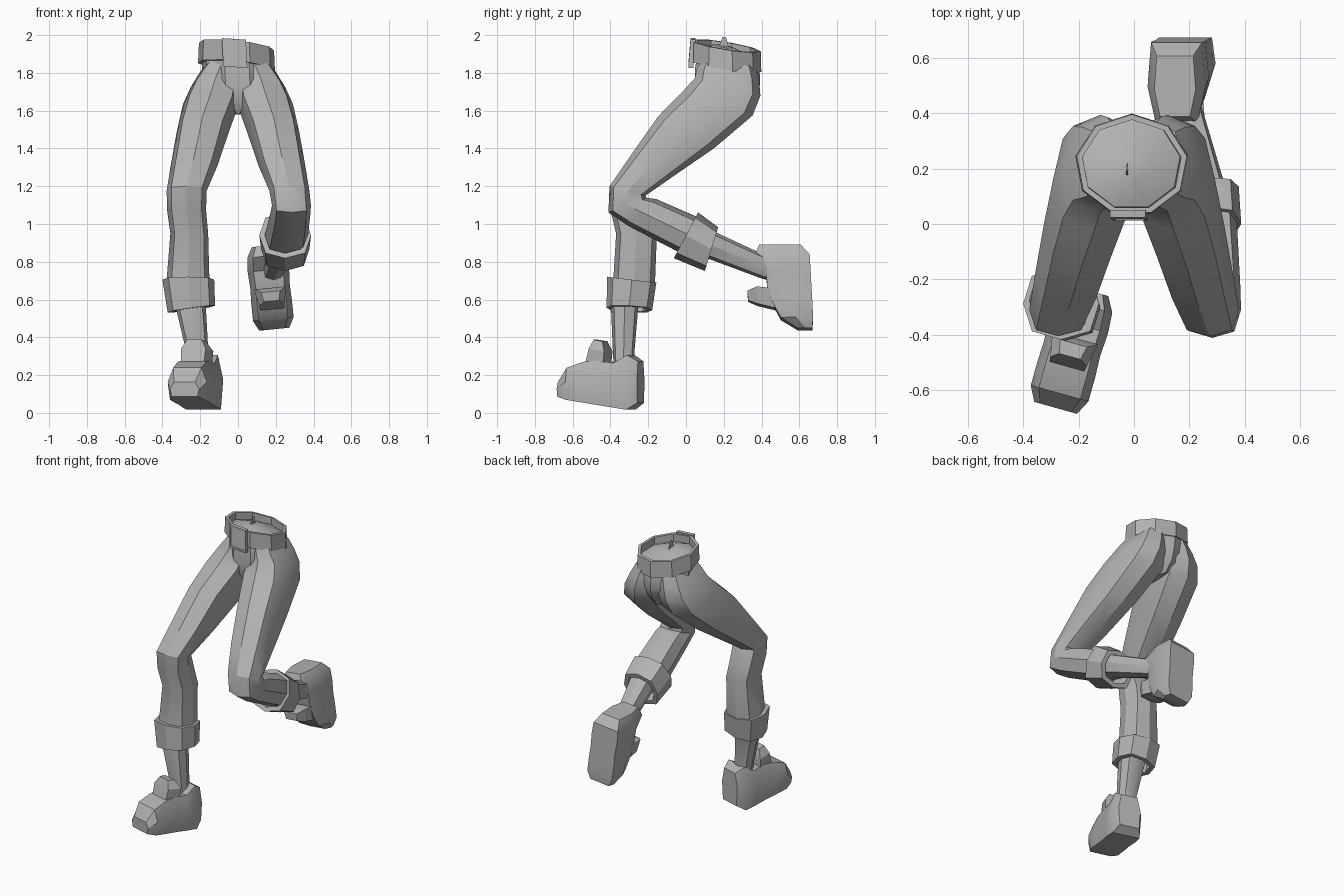
import bpy
import bmesh
from math import cos, sin, pi, radians, copysign
from mathutils import Vector, Matrix

cube = bpy.data.objects.get("Cube")
if cube:
    bpy.data.objects.remove(cube)

GREY = (0.45, 0.45, 0.45, 1)
grey = bpy.data.materials.new("plain grey")
grey.use_nodes = True
grey.diffuse_color = GREY
grey.node_tree.nodes["Principled BSDF"].inputs["Base Color"].default_value = GREY


def ring(x, y, z, rx, ry, pitch=0, roll=0, n=8, power=0.76):
    """Points of a slightly boxy ellipse, tilted by pitch (front/back) and roll (sideways)."""
    u = Vector((cos(radians(roll)), 0, sin(radians(roll))))
    v = Vector((0, cos(radians(pitch)), sin(radians(pitch))))

    def boxy(c):
        return copysign(abs(c) ** power, c)
    turns = [pi / 2 + 2 * pi * i / n for i in range(n)]
    return [Vector((x, y, z)) + u * rx * boxy(cos(a)) + v * ry * boxy(sin(a)) for a in turns]


def round_ring(*spec):
    """Nine-sided plain ellipse for the waist."""
    return ring(*spec, n=9, power=1)


def loft(name, rings, tube=False, angle=32):
    """Skin a list of rings; capped at the ends, or closed on itself as a tube."""
    bm = bmesh.new()
    loops = [[bm.verts.new(p) for p in r] for r in rings]
    n = len(loops[0])
    pairs = list(zip(loops, loops[1:]))
    if tube:
        pairs.append((loops[-1], loops[0]))
    else:
        bm.faces.new(loops[0])
        bm.faces.new(loops[-1])
    for a, b in pairs:
        for i in range(n):
            j = (i + 1) % n
            bm.faces.new((a[i], a[j], b[j], b[i]))
    bmesh.ops.recalc_face_normals(bm, faces=bm.faces)
    mesh = bpy.data.meshes.new(name)
    bm.to_mesh(mesh)
    bm.free()
    mesh.materials.append(grey)
    obj = bpy.data.objects.new(name, mesh)
    bpy.context.collection.objects.link(obj)
    bpy.ops.object.select_all(action="DESELECT")
    bpy.context.view_layer.objects.active = obj
    obj.select_set(True)
    bpy.ops.object.shade_smooth_by_angle(angle=radians(angle))


def cuff(name, near, far, wall=0.03):
    """Hollow rolled hem between two ring descriptions."""
    def inner(r):
        return ring(*r[:3], r[3] - wall, r[4] - wall, *r[5:])
    loft(name, [ring(*near), ring(*far), inner(far), inner(near)], tube=True)


def shoe(side, heel, toe_dir, up_dir, flap_at):
    """Shoe with a flat sole; heel is the origin, stations run towards the toe."""
    t = Vector(toe_dir).normalized()
    u = Vector(up_dir)
    frame = Matrix((t.cross(u).normalized(), t, u)).transposed()

    def place(points):
        return [Vector(heel) + frame @ Vector(p) for p in points]

    # distance from heel, bottom, top, half width
    stations = [(0, .045, .265, .075), (.055, 0, .29, .105), (.13, 0, .235, .11),
                (.22, 0, .235, .105), (.3, 0, .215, .108), (.39, 0, .17, .108),
                (.445, .008, .085, .08)]
    sections = []
    for s, low, high, w in stations:
        mid = low + (high - low) * .55
        sections.append(place([(-w * .88, s, low), (w * .88, s, low), (w, s, mid),
                               (w * .72, s, high), (-w * .72, s, high), (-w, s, mid)]))
    loft(side + "_shoe", sections)
    # flap standing up in front of the ankle
    flap = [place([(-w, flap_at + a, h), (w, flap_at + a, h),
                   (w * .8, flap_at + b, h), (-w * .8, flap_at + b, h)])
            for w, a, b, h in [(.078, .01, .115, .19), (.085, 0, .09, .29), (.05, .02, .07, .34)]]
    loft(side + "_shoe_tongue", flap)


# Hips and waist, slightly domed inside the belt
loft("pelvis", [
    round_ring(-.01, .2, 1.94, .06, .06, -9, -6),
    round_ring(-.01, .215, 1.895, .18, .165, -9, -6),
    round_ring(-.005, .215, 1.805, .19, .178, -6, -3),
    round_ring(0, .212, 1.72, .19, .178, 0, 0),
    round_ring(0, .205, 1.65, .12, .165, 0, 0),
    round_ring(0, .2, 1.58, .02, .11, 0, 0)])
loft("waist_fold", [ring(-.025, .19, 1.92, .006, .04, n=3), ring(-.025, .2, 1.99, .002, .012, n=3)])

# Belt band and buckle
loft("belt", [round_ring(-.008, .213, z, rx, ry, -9, -6)
              for z, rx, ry in [(1.835, .208, .188), (1.943, .203, .185),
                                (1.943, .182, .165), (1.835, .182, .165)]], tube=True)


def plate(half, y, z=1.905):
    """Slightly tilted rectangle for the buckle."""
    corners = [(-1, -1), (1, -1), (1, 1), (-1, 1)]
    return [Vector((-.018 + half * .85 * a - .004 * b, y + .006 * b, z + half * b - .004 * a))
            for a, b in corners]


loft("buckle", [plate(.075, .045), plate(.075, .018), plate(.062, .018), plate(.062, .024)])

# Trouser legs: the thigh is the same on both sides
THIGH = [(.08, .222, 1.85, .09, .145, -6), (.1, .222, 1.79, .11, .168, -10),
         (.12, .22, 1.725, .13, .18, -15), (.143, .165, 1.635, .148, .197, -18),
         (.187, 0, 1.485, .138, .17, -30), (.232, -.175, 1.31, .124, .13, -22),
         (.272, -.31, 1.175, .106, .098, -15)]
SHINS = {
    "left": (1, [(.283, -.31, 1.1, .103, .108, 21), (.278, -.23, 1.06, .106, .102, 45),
                 (.255, .03, .935, .115, .106, 62)]),
    "right": (-1, [(-.272, -.29, 1.07, .103, .111, -4), (-.258, -.262, .95, .1, .108, 0),
                   (-.265, -.275, .69, .114, .111, 0)]),
}
for side, (s, shin) in SHINS.items():
    thigh = [ring(s * x, *rest) for x, *rest in THIGH]
    loft(side + "_trouser_leg", thigh + [ring(*r) for r in shin])

# Rolled hems
cuff("left_cuff", (.25, 0, .94, .137, .137, 62), (.25, .135, .867, .128, .121, 73))
cuff("right_cuff", (-.263, -.287, .705, .137, .131, -7, 0), (-.247, -.3, .55, .127, .121, -3, 8))

# Ankles
loft("left_ankle", [ring(.255, .02, .935, .09, .09, 64), ring(.25, .14, .885, .078, .072, 68),
                    ring(.19, .42, .768, .055, .06, 70), ring(.175, .52, .73, .05, .05, 75)])
loft("right_ankle", [ring(-.255, -.29, .68, .09, .09), ring(-.25, -.325, .56, .08, .072),
                     ring(-.215, -.33, .32, .058, .057), ring(-.205, -.33, .2, .055, .05)])

# Shoes: one raised behind, one planted
shoe("left", (.148, .652, .885), (.1, .055, -1), (0, -1, 0), .225)
shoe("right", (-.165, -.24, .008), (-.27, -.97, .16), (0, 0, 1), .18)
